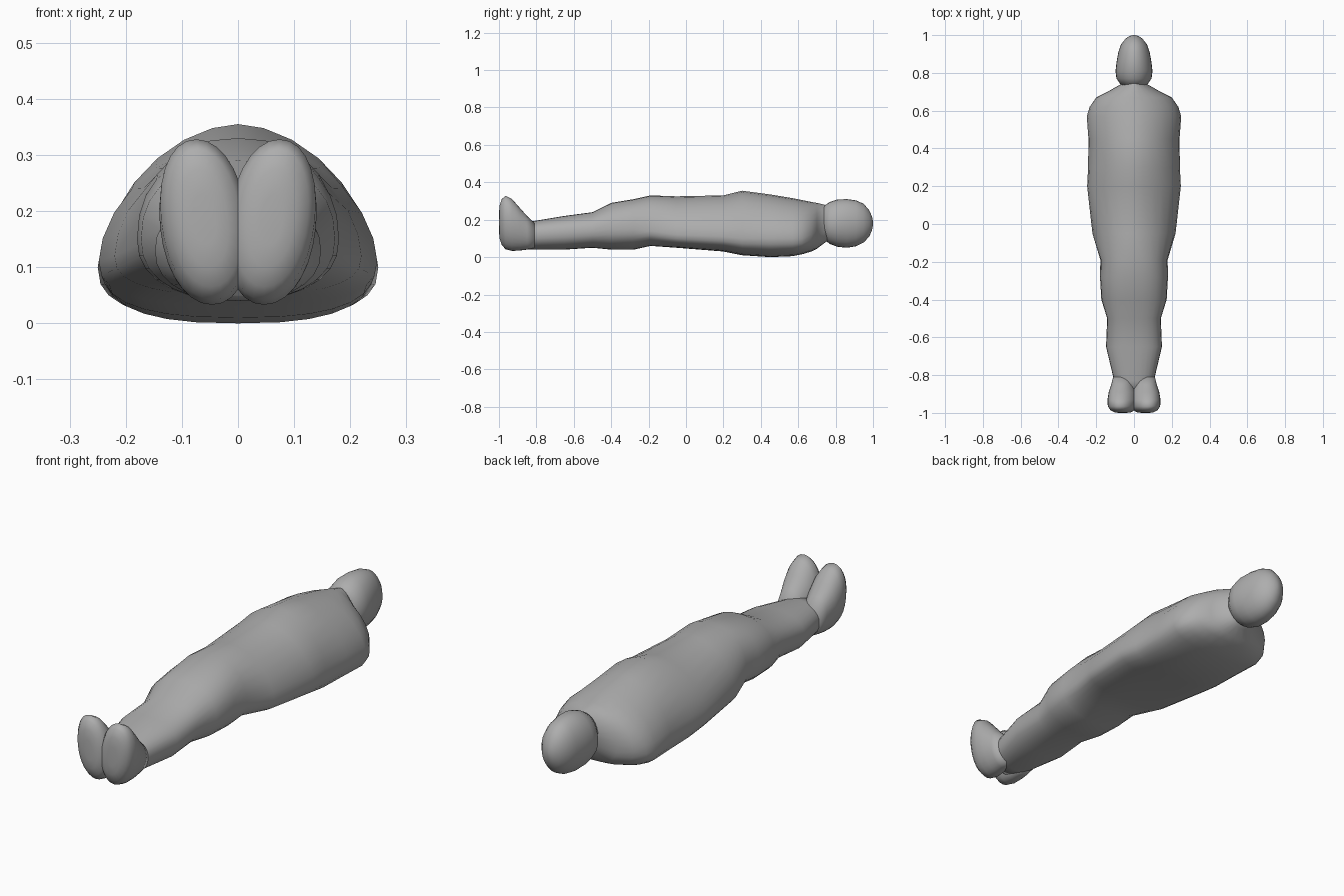
import bpy, bmesh, math

if "Cube" in bpy.data.objects:
    bpy.data.objects.remove(bpy.data.objects["Cube"], do_unlink=True)

grey = bpy.data.materials.new("plain grey")
grey.use_nodes = True
colour = (0.42, 0.42, 0.42, 1)
grey.diffuse_color = colour
grey.node_tree.nodes["Principled BSDF"].inputs["Base Color"].default_value = colour

SIDES = 28


def section(bm, y, half, bottom, top, widest, upper, lower, centre=0, lean=0):
    """One closed ring: superelliptic above and below its widest height."""
    ring = []
    for i in range(SIDES):
        a = math.tau * i / SIDES
        c, s = math.cos(a), math.sin(a)
        power = 2 / (upper if s >= 0 else lower)
        reach = top - widest if s >= 0 else widest - bottom
        z = widest + math.copysign(abs(s) ** power, s) * reach
        x = centre + math.copysign(abs(c) ** power, c) * half
        ring.append(bm.verts.new((x + lean * (z - widest), y, z)))
    return ring


def loft(name, rows):
    """Skin a list of section settings and close both ends."""
    bm = bmesh.new()
    rings = [section(bm, *row) for row in rows]
    for a, b in zip(rings, rings[1:]):
        for i in range(SIDES):
            j = (i + 1) % SIDES
            bm.faces.new((a[i], a[j], b[j], b[i]))
    bm.faces.new(rings[0])
    bm.faces.new(rings[-1])
    bmesh.ops.recalc_face_normals(bm, faces=bm.faces)
    mesh = bpy.data.meshes.new(name)
    bm.to_mesh(mesh)
    bm.free()
    mesh.materials.append(grey)
    obj = bpy.data.objects.new(name, mesh)
    bpy.context.collection.objects.link(obj)
    for poly in mesh.polygons:
        poly.use_smooth = True
    return obj


# Wrapped body from ankles to neck: y, half width, bottom, top, widest height
legs = [
    (-0.9, 0.09, 0.05, 0.18, 0.11),
    (-0.83, 0.105, 0.04, 0.19, 0.12),
    (-0.65, 0.148, 0.04, 0.22, 0.13),
    (-0.5, 0.142, 0.05, 0.24, 0.14),
    (-0.4, 0.173, 0.04, 0.29, 0.15),
    (-0.28, 0.18, 0.04, 0.31, 0.15),
    (-0.19, 0.178, 0.06, 0.33, 0.14),
]
torso = [
    (-0.05, 0.22, 0.05, 0.325, 0.12),
    (0.2, 0.248, 0.03, 0.33, 0.11),
    (0.3, 0.243, 0.01, 0.355, 0.1),
    (0.45, 0.241, 0, 0.335, 0.1),
    (0.57, 0.25, 0.005, 0.315, 0.1),
    (0.62, 0.235, 0.015, 0.305, 0.1),
    (0.67, 0.2, 0.03, 0.295, 0.12),
    (0.7, 0.14, 0.045, 0.29, 0.14),
    (0.74, 0.07, 0.075, 0.28, 0.17),
    (0.78, 0.06, 0.1, 0.27, 0.18),
]
loft("wrapped_body", [r + (2.3, 2.3) for r in legs] + [r + (1.8, 2.6) for r in torso])

# Covered head, slightly egg shaped with the broad end at the jaw
head = [
    (0.73, 0.065, 0.1, 0.27),
    (0.77, 0.093, 0.07, 0.295),
    (0.81, 0.098, 0.055, 0.308),
    (0.86, 0.092, 0.05, 0.31),
    (0.91, 0.083, 0.058, 0.303),
    (0.95, 0.069, 0.078, 0.285),
    (0.98, 0.046, 0.11, 0.25),
    (0.995, 0.024, 0.145, 0.215),
    (1, 0.006, 0.17, 0.19),
]
loft("covered_head", [r + (0.18, 2, 2) for r in head])

# Upright feet, joined along the middle with a notch between the toes
foot = [
    (-0.81, 0.05, 0.05, 0.18),
    (-0.85, 0.06, 0.04, 0.22),
    (-0.89, 0.073, 0.035, 0.265),
    (-0.93, 0.079, 0.033, 0.31),
    (-0.965, 0.077, 0.042, 0.328),
    (-0.985, 0.064, 0.065, 0.31),
    (-0.997, 0.042, 0.1, 0.275),
    (-1, 0.02, 0.14, 0.23),
]
for side, label in ((1, "left_foot"), (-1, "right_foot")):
    rows = []
    for y, half, bottom, top in foot:
        middle = (bottom + top) / 2
        rows.append((y, half, bottom, top, middle, 2.1, 2.1, side * 0.06, side * 0.1))
    loft(label, rows)
